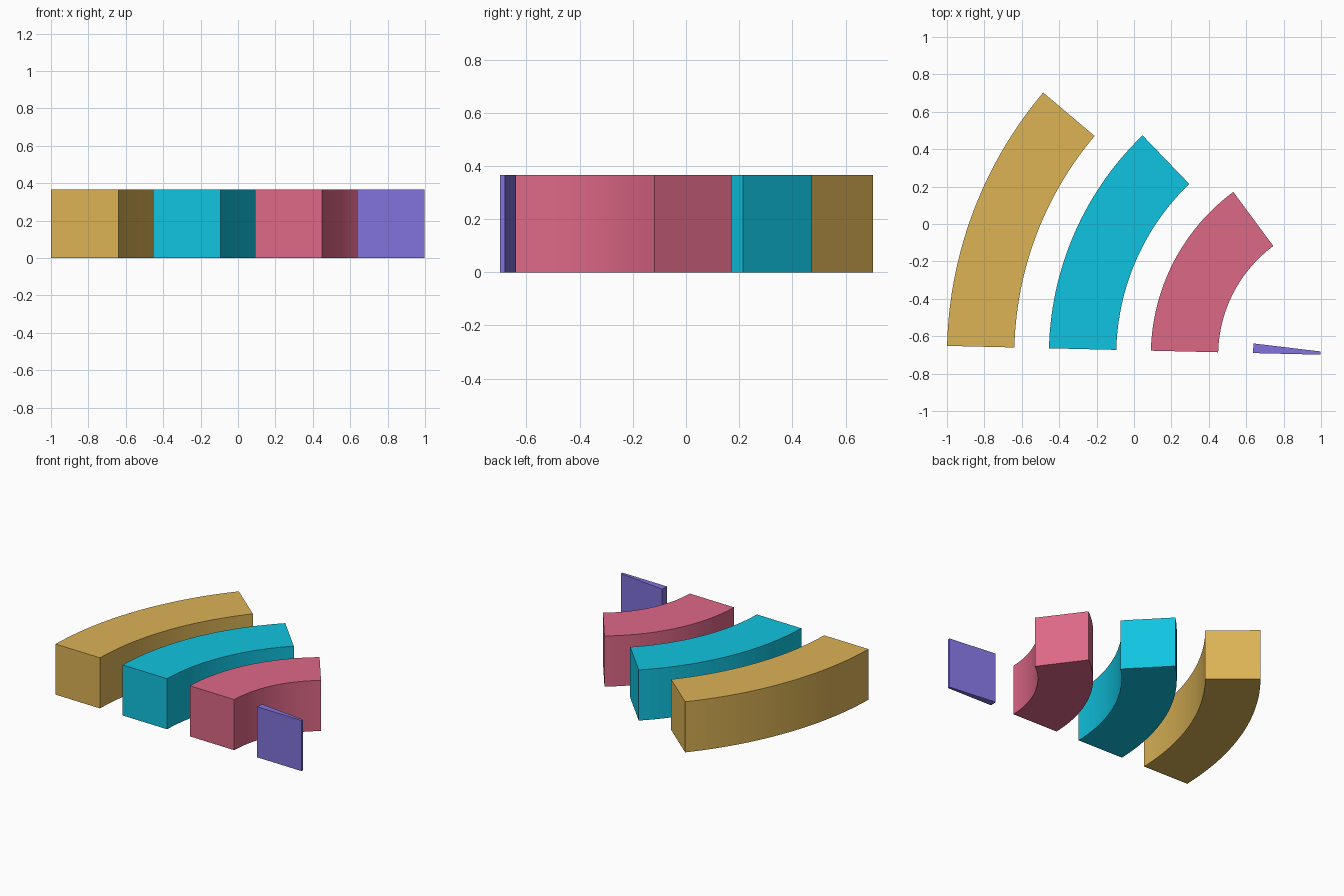
import bpy, bmesh
from math import radians, cos, sin, ceil

cube = bpy.data.objects.get("Cube")
if cube:
    bpy.data.objects.remove(cube, do_unlink=True)

CENTRE = (1.178, -0.703)   # shared centre of all arcs
START = 178.65             # shared start angle in degrees
WIDTH, HEIGHT = 0.36, 0.365


def to_linear(c):
    c /= 255
    return c / 12.92 if c <= 0.04045 else ((c + 0.055) / 1.055) ** 2.4


def make_material(name, rgb):
    colour = (*[to_linear(c) for c in rgb], 1)
    mat = bpy.data.materials.new(name)
    mat.use_nodes = True
    mat.diffuse_color = colour
    bsdf = mat.node_tree.nodes["Principled BSDF"]
    bsdf.inputs["Base Color"].default_value = colour
    return mat


def arc_block(name, outer, end, mat):
    """Sweep a rectangular section around the shared centre."""
    bm = bmesh.new()
    steps = max(2, ceil((START - end) / 1.5))
    inner = outer - WIDTH
    section = [(outer, 0), (inner, 0), (inner, HEIGHT), (outer, HEIGHT)]
    rings = []
    for i in range(steps + 1):
        a = radians(START + (end - START) * i / steps)
        rings.append([bm.verts.new((CENTRE[0] + r * cos(a), CENTRE[1] + r * sin(a), z))
                      for r, z in section])
    for r0, r1 in zip(rings, rings[1:]):
        for k in range(4):
            n = (k + 1) % 4
            bm.faces.new((r0[k], r0[n], r1[n], r1[k]))
    bm.faces.new(rings[0])
    bm.faces.new(rings[-1])
    bmesh.ops.recalc_face_normals(bm, faces=bm.faces)
    mesh = bpy.data.meshes.new(name)
    bm.to_mesh(mesh)
    bm.free()
    mesh.materials.append(mat)
    obj = bpy.data.objects.new(name, mesh)
    bpy.context.collection.objects.link(obj)
    # smooth curved walls, crisp edges
    bpy.ops.object.select_all(action="DESELECT")
    obj.select_set(True)
    bpy.context.view_layer.objects.active = obj
    bpy.ops.object.shade_smooth_by_angle(angle=radians(30))


# Concentric blocks, from the outermost to the innermost
arc_block("outer_arc", 2.178, 139.8, make_material("gold", (220, 179, 86)))
arc_block("second_arc", 1.633, 133.9, make_material("cyan", (16, 196, 225)))
arc_block("third_arc", 1.088, 126.5, make_material("rose", (222, 104, 135)))
arc_block("inner_wedge", 0.542, 173.2, make_material("violet", (129, 115, 221)))
